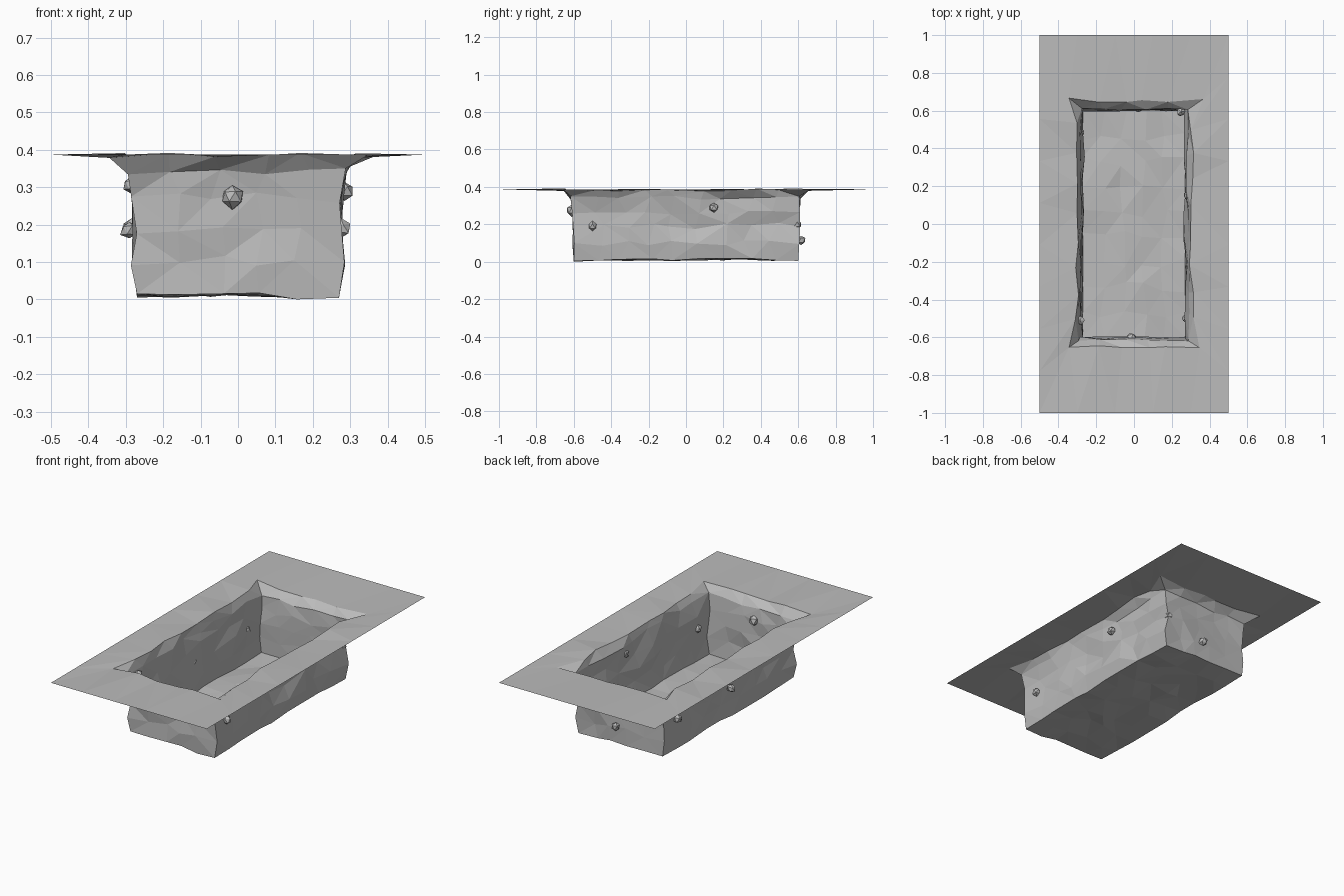
import bpy, bmesh, random
from mathutils import Vector

random.seed(7)
if "Cube" in bpy.data.objects:
    bpy.data.objects.remove(bpy.data.objects["Cube"], do_unlink=True)

grey = bpy.data.materials.new("earth grey")
grey.use_nodes = True
colour = (0.5, 0.5, 0.5, 1)
grey.diffuse_color = colour
grey.node_tree.nodes["Principled BSDF"].inputs["Base Color"].default_value = colour


def finish(bm, name):
    mesh = bpy.data.meshes.new(name)
    bm.to_mesh(mesh)
    bm.free()
    mesh.materials.append(grey)
    obj = bpy.data.objects.new(name, mesh)
    bpy.context.collection.objects.link(obj)
    return obj


def wobble(amount):
    return random.uniform(-amount, amount)


# Ground sheet with a rough rectangular pit: floor lattice, then rings outward
NX, NY = 5, 9
bm = bmesh.new()


def lattice(i, j):
    return 2 * i / NX - 1, 2 * j / NY - 1


floor = {}
for i in range(NX + 1):
    for j in range(NY + 1):
        u, v = lattice(i, j)
        inner_u = u + wobble(0.08) * (abs(u) < 1)
        inner_v = v + wobble(0.05) * (abs(v) < 1)
        floor[i, j] = bm.verts.new((0.27 * inner_u, 0.6 * inner_v, 0.012 + wobble(0.008)))
floor[NX - 1, 0].co.z = 0
for i in range(NX):
    for j in range(NY):
        bm.faces.new((floor[i, j], floor[i + 1, j], floor[i + 1, j + 1], floor[i, j + 1]))

# Perimeter lattice points, counter-clockwise
edge = ([(i, 0) for i in range(NX)] + [(NX, j) for j in range(NY)]
        + [(i, NY) for i in range(NX, 0, -1)] + [(0, j) for j in range(NY, 0, -1)])

# half width, half length, height, sideways wobble, height wobble
profile = [(0.275, 0.603, 0.10, 0.012, 0.018),
           (0.272, 0.603, 0.19, 0.012, 0.018),
           (0.277, 0.603, 0.27, 0.010, 0.018),
           (0.285, 0.612, 0.34, 0.010, 0.015),
           (0.305, 0.650, 0.385, 0.012, 0.007),
           (0.5, 1.0, 0.387, 0, 0)]
RIM = 4
lower = [floor[p] for p in edge]
for row, (hx, hy, z, side, rise) in enumerate(profile):
    upper = []
    for i, j in edge:
        u, v = lattice(i, j)
        corner = abs(u) == 1 and abs(v) == 1
        x, y = hx * u, hy * v
        if row == RIM and corner:
            x, y = 0.355 * u, 0.66 * v
        if abs(u) == 1:
            x += wobble(side)
        else:
            x += wobble(side * 2)
        if abs(v) == 1:
            y += wobble(side * 0.7)
        else:
            y += wobble(side * 3)
        upper.append(bm.verts.new((x, y, z + wobble(rise))))
    for k in range(len(edge)):
        n = (k + 1) % len(edge)
        bm.faces.new((lower[k], upper[k], upper[n], lower[n]))
    lower = upper
bmesh.ops.triangulate(bm, faces=bm.faces[:])
finish(bm, "ground_with_pit")


# Faceted stones half sunk into the pit walls
def stone(name, place, radius):
    bm = bmesh.new()
    bmesh.ops.create_icosphere(bm, subdivisions=1, radius=radius)
    for vert in bm.verts:
        vert.co = vert.co * random.uniform(0.85, 1.15) + Vector(place)
    finish(bm, name)


stones = {"front_stone": (-0.015, -0.61, 0.275),
          "back_stone": (0.02, 0.615, 0.115),
          "back_corner_stone": (0.25, 0.595, 0.2),
          "left_front_stone": (0.275, -0.5, 0.19),
          "left_back_stone": (0.285, 0.15, 0.29),
          "right_front_stone": (-0.285, -0.51, 0.305),
          "right_middle_stone": (-0.29, 0.0, 0.185),
          "right_back_stone": (-0.285, 0.48, 0.19)}
for name, place in stones.items():
    stone(name, place, 0.032 if name == "front_stone" else 0.025)
